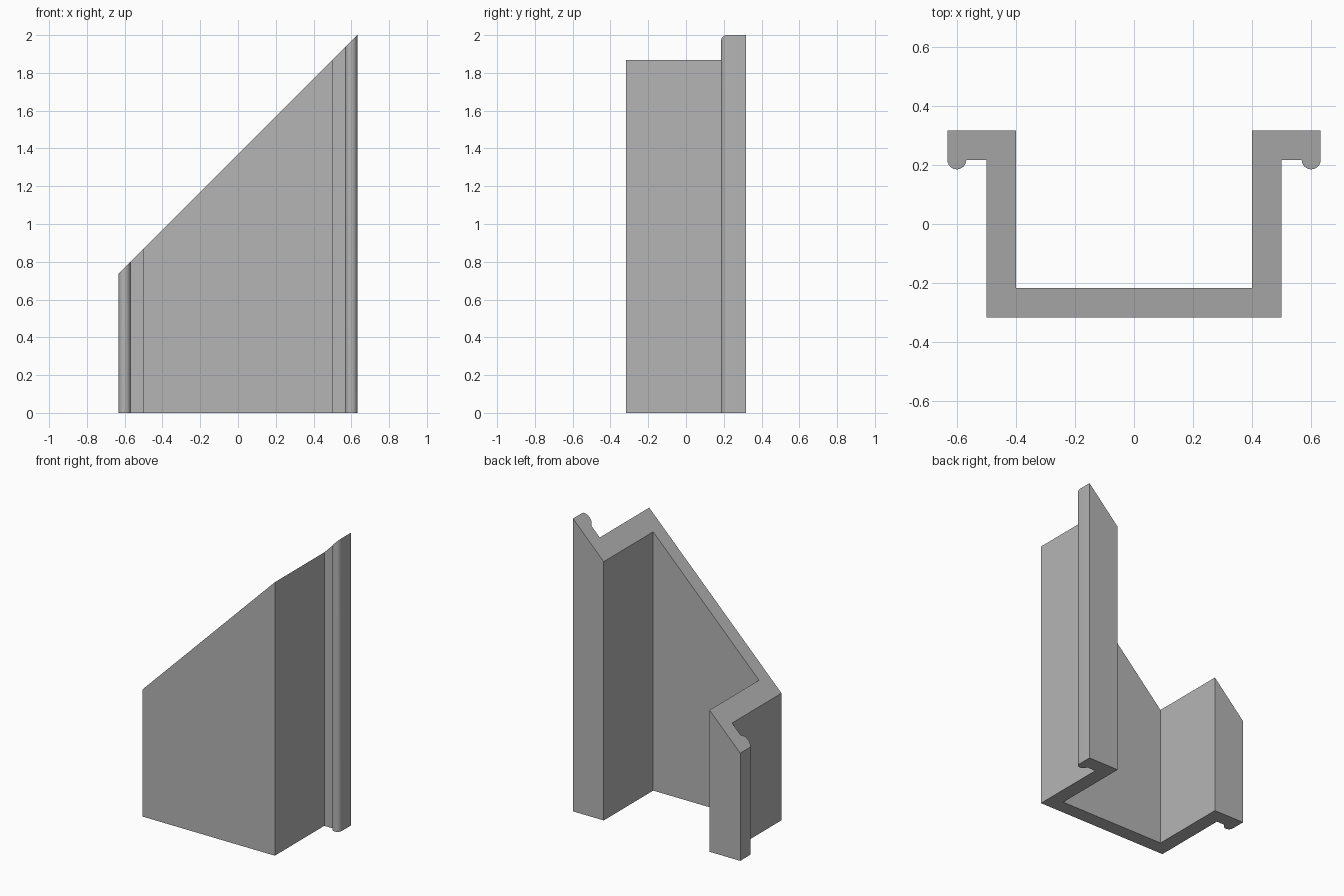
import bpy, bmesh, math

cube = bpy.data.objects.get("Cube")
if cube:
    bpy.data.objects.remove(cube, do_unlink=True)

DEPTH = 0.317         # half depth of the section
WALL = 0.1            # sheet thickness
OUTER = 0.5           # half width of the channel
FLANGE = 0.632        # half width across the flanges
BEAD = 0.032          # bead radius
MID_HEIGHT = 2 - FLANGE
STEPS = 12

# Right half of the section, from the outside of the web round to the inside
lip = DEPTH - WALL
half = [(OUTER, -DEPTH), (OUTER, lip)]
for i in range(STEPS + 1):
    a = math.pi * (1 + i / STEPS)
    half.append((FLANGE - BEAD + BEAD * math.cos(a), lip + BEAD * math.sin(a)))
half += [(FLANGE, DEPTH), (OUTER - WALL, DEPTH), (OUTER - WALL, WALL - DEPTH)]
section = half + [(-x, y) for x, y in reversed(half)]

# Extrude the section upwards and mitre the top at 45 degrees
bm = bmesh.new()
base = bm.faces.new([bm.verts.new((x, y, 0)) for x, y in section])
result = bmesh.ops.extrude_face_region(bm, geom=[base], use_keep_orig=True)
for item in result["geom"]:
    if isinstance(item, bmesh.types.BMVert):
        item.co.z = MID_HEIGHT + item.co.x
bmesh.ops.recalc_face_normals(bm, faces=bm.faces)

mesh = bpy.data.meshes.new("mitred_channel")
bm.to_mesh(mesh)
bm.free()
channel = bpy.data.objects.new("mitred_channel", mesh)
bpy.context.collection.objects.link(channel)

# Plain grey finish
grey = bpy.data.materials.new("plain_grey")
grey.use_nodes = True
colour = (0.46, 0.46, 0.46, 1)
grey.diffuse_color = colour
grey.node_tree.nodes["Principled BSDF"].inputs["Base Color"].default_value = colour
mesh.materials.append(grey)

# Smooth beads, sharp corners
bpy.ops.object.select_all(action='DESELECT')
channel.select_set(True)
bpy.context.view_layer.objects.active = channel
bpy.ops.object.shade_smooth_by_angle(angle=math.radians(30))
